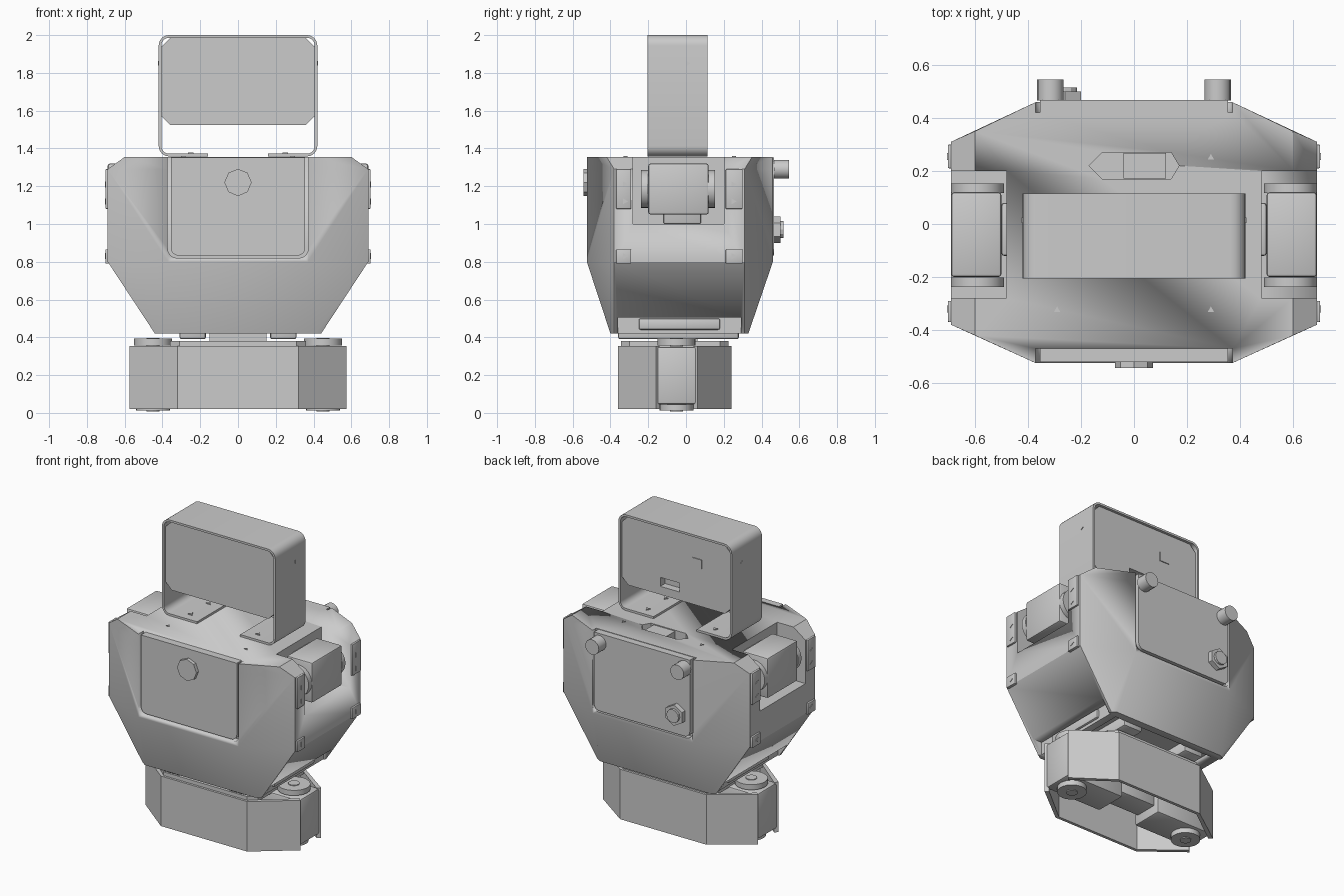
import bpy, bmesh
from math import sin, cos, pi, radians
from mathutils import Matrix, Vector

cube = bpy.data.objects.get("Cube")
if cube:
    bpy.data.objects.remove(cube, do_unlink=True)

grey = bpy.data.materials.new("plain grey")
grey.use_nodes = True
GREY = (0.6, 0.6, 0.6, 1)
grey.diffuse_color = GREY
grey.node_tree.nodes["Principled BSDF"].inputs["Base Color"].default_value = GREY


def finish(name, bm, smooth=True):
    bmesh.ops.recalc_face_normals(bm, faces=bm.faces[:])
    mesh = bpy.data.meshes.new(name)
    bm.to_mesh(mesh)
    bm.free()
    mesh.materials.append(grey)
    ob = bpy.data.objects.new(name, mesh)
    bpy.context.collection.objects.link(ob)
    if smooth:
        bpy.ops.object.select_all(action='DESELECT')
        ob.select_set(True)
        bpy.context.view_layer.objects.active = ob
        bpy.ops.object.shade_smooth_by_angle(angle=radians(25))
    return ob


def loft(name, rings):
    """Closed solid through a stack of equal-length rings of 3D points."""
    bm = bmesh.new()
    loops = [[bm.verts.new(p) for p in ring] for ring in rings]
    n = len(loops[0])
    for a, b in zip(loops, loops[1:]):
        for i in range(n):
            j = (i + 1) % n
            bm.faces.new((a[i], a[j], b[j], b[i]))
    bm.faces.new(loops[0])
    bm.faces.new(loops[-1])
    return finish(name, bm)


def prism(name, pts, axis, a, b):
    """Extrude a 2D outline along y (outline in x, z) or z (outline in x, y)."""
    def place(p, d):
        return (p[0], d, p[1]) if axis == 'y' else (p[0], p[1], d)
    return loft(name, [[place(p, d) for p in pts] for d in (a, b)])


def box(name, x, y, z, bevel=0.0):
    bm = bmesh.new()
    size = [hi - lo for lo, hi in (x, y, z)]
    mid = [(hi + lo) / 2 for lo, hi in (x, y, z)]
    bmesh.ops.create_cube(bm, size=1, matrix=Matrix.Translation(mid) @ Matrix.Diagonal((*size, 1)))
    if bevel:
        bmesh.ops.bevel(bm, geom=bm.edges[:], offset=bevel, segments=2, affect='EDGES', profile=0.5)
    return finish(name, bm)


def disc(name, centre, radius, depth, axis='z', sides=24, tip=1.0):
    bm = bmesh.new()
    turn = {'x': Matrix.Rotation(pi / 2, 4, 'Y'), 'y': Matrix.Rotation(-pi / 2, 4, 'X'),
            'z': Matrix()}[axis]
    bmesh.ops.create_cone(bm, cap_ends=True, segments=sides, radius1=radius, radius2=radius * tip,
                          depth=depth, matrix=Matrix.Translation(centre) @ turn)
    return finish(name, bm)


def cut(ob, cutter):
    mod = ob.modifiers.new("cut", 'BOOLEAN')
    mod.operation, mod.solver, mod.object = 'DIFFERENCE', 'EXACT', cutter
    bpy.context.view_layer.objects.active = ob
    bpy.ops.object.modifier_apply(modifier=mod.name)
    bpy.data.objects.remove(cutter, do_unlink=True)


def arc(cx, cz, r, start, steps=6):
    """Quarter arc turning clockwise from a start angle in degrees."""
    return [(cx + r * cos(radians(start - 90 * i / steps)),
             cz + r * sin(radians(start - 90 * i / steps))) for i in range(steps + 1)]


def octagon(z, fx, sx, front, back, ys):
    right = [(fx, front), (sx, ys[0]), (sx, ys[1]), (fx, back)]
    return [(x, y, z) for x, y in right] + [(-x, y, z) for x, y in reversed(right)]


# Torso shell
sides = (-0.38, 0.31)
torso = loft("torso_shell", [
    octagon(0.42, 0.41, 0.44, -0.40, 0.33, (-0.38, 0.31)),
    octagon(0.80, 0.37, 0.69, -0.525, 0.46, sides),
    octagon(1.29, 0.37, 0.69, -0.525, 0.46, sides),
    octagon(1.355, 0.37, 0.60, -0.525, 0.46, (-0.42, 0.35))])


# Front and back hatches, each in a U-shaped gap with rounded lower corners
def hatch_outline(w, low, r, top):
    return [(w, top)] + arc(w - r, low + r, r, 0) + arc(r - w, low + r, r, -90) + [(-w, top)]


for name, near, far, face in (("front", -0.6, -0.47, -0.52), ("back", 0.6, 0.42, 0.467)):
    cut(torso, prism("cutter", hatch_outline(0.372, 0.82, 0.05, 1.45), 'y', near, far))
    prism(name + "_hatch", hatch_outline(0.355, 0.833, 0.04, 1.352), 'y', face, far)

# Shoulder pockets, lower side notches and underside opening
for s in (-1, 1):
    span = sorted((s * 0.48, s * 0.9))
    cut(torso, box("cutter", span, (-0.28, 0.20), (1.0, 1.5)))
    cut(torso, box("cutter", sorted((s * 0.43, s * 0.9)), (-0.36, 0.29), (0.3, 0.505)))
cut(torso, box("cutter", (-0.38, 0.38), (-0.35, 0.28), (0.3, 0.46)))

# Slot in the top with its latch
slot = [(-0.17, 0.22), (-0.12, 0.17), (0.14, 0.17), (0.17, 0.22), (0.14, 0.27), (-0.12, 0.27)]
cut(torso, prism("cutter", slot, 'z', 1.30, 1.5))
box("top_latch", (-0.04, 0.12), (0.172, 0.268), (1.29, 1.35))

for s, side in ((-1, "right"), (1, "left")):
    def sx(a, b):
        return sorted((s * a, s * b))

    # Shoulder servo with horns at both ends
    box(side + "_shoulder_servo", sx(0.50, 0.69), (-0.20, 0.12), (1.05, 1.32), 0.012)
    for y in (-0.22, 0.135):
        disc(side + "_shoulder_horn", (s * 0.59, y, 1.185), 0.10, 0.035, 'y')
    box(side + "_shoulder_bracket", sx(0.47, 0.50), (-0.12, 0.08), (1.0, 1.30), 0.01)

    # Side panel tabs and screws
    for lo, hi in ((-0.37, -0.29), (0.21, 0.30)):
        for z0, z1 in ((1.08, 1.29), (0.79, 0.865)):
            box(side + "_side_tab", sx(0.68, 0.702), (lo, hi), (z0, z1), 0.004)
    for y in (-0.325, 0.25):
        for z in (1.21, 1.12, 0.83):
            disc(side + "_side_screw", (s * 0.70, y, z), 0.018, 0.01, 'x', 3)
    for y in (-0.325, 0.25):
        disc(side + "_top_screw", (s * 0.29, y, 1.354), 0.014, 0.01, 'z', 3)

    # Hip plate and mounting rail under the torso
    box(side + "_hip_plate", sx(0.41, 0.445), (-0.25, 0.18), (0.44, 0.50), 0.01)
    box(side + "_hip_rail", sx(0.17, 0.31), (-0.36, 0.28), (0.39, 0.47), 0.012)

    # Rear thumb knob
    disc(side + "_rear_knob", (s * 0.315, 0.505, 1.29), 0.05, 0.08, 'y', 16)

    # Base servo with top and bottom horns
    box(side + "_base_servo", sx(0.14, 0.565), (-0.16, 0.06), (0.045, 0.35), 0.012)
    for z, r in ((0.375, 0.10), (0.03, 0.09)):
        disc(side + "_base_horn", (s * 0.45, -0.05, z), r, 0.035)
        disc(side + "_base_horn_hub", (s * 0.45, -0.05, z), 0.035, 0.045, 'z', 12)

# Front button and rear hex nut
disc("front_button", (0, -0.53, 1.22), 0.072, 0.025, 'y', 8)
disc("rear_nut", (-0.26, 0.48, 0.97), 0.07, 0.04, 'y', 6)
disc("rear_nut_cap", (-0.26, 0.50, 0.97), 0.045, 0.03, 'y', 12)

# Angled base bumpers joined by a top plate
for name, edge, end, t in (("front", -0.36, -0.16, 0.02), ("back", 0.24, 0.06, -0.02)):
    half = [(0.32, edge), (0.575, end), (0.555, end + t), (0.31, edge + t)]
    pts = half + [(-x, y) for x, y in reversed(half)]
    outline = [half[0], half[1], half[2], half[3], pts[4], pts[5], pts[6], pts[7]]
    prism(name + "_bumper", outline, 'z', 0.02, 0.355)
plate = [(x, y) for x, y, z in octagon(0, 0.31, 0.36, -0.345, 0.225, (-0.30, 0.18))]
prism("base_top_plate", plate, 'z', 0.345, 0.38)
box("base_core", (-0.14, 0.14), (-0.13, 0.03), (0.10, 0.35), 0.01)
box("waist_post", (-0.15, 0.15), (-0.14, 0.06), (0.37, 0.47))


# Display frame: one bent strip with two inward feet
def strip(w, low, top, r):
    return ([(-0.16, low)] + arc(r - w, low + r, r, 270) + arc(r - w, top - r, r, 180)
            + arc(w - r, top - r, r, 90) + arc(w - r, low + r, r, 0) + [(0.16, low)])


frame = strip(0.42, 1.358, 2.0, 0.055) + strip(0.406, 1.372, 1.986, 0.041)[::-1]
prism("display_frame", frame, 'y', -0.205, 0.115)
for s in (-1, 1):
    disc("frame_screw", (s * 0.42, 0.01, 1.85), 0.014, 0.008, 'x', 3)
    for y in (-0.14, 0.05):
        disc("foot_screw", (s * 0.25, y, 1.373), 0.018, 0.01, 'z', 3)

# Display body with clipped corners and a rear port
w, c = 0.404, 0.045
screen = [(w, 1.525 + c), (w, 1.984 - c), (w - c, 1.984), (c - w, 1.984),
          (-w, 1.984 - c), (-w, 1.525 + c), (c - w, 1.525), (w - c, 1.525)]
display = prism("display_body", screen, 'y', -0.19, 0.10)
cut(display, box("cutter", (-0.02, 0.12), (0.05, 0.2), (1.58, 1.64)))
box("display_connector", (-0.19, -0.12), (0.09, 0.106), (1.78, 1.84))
